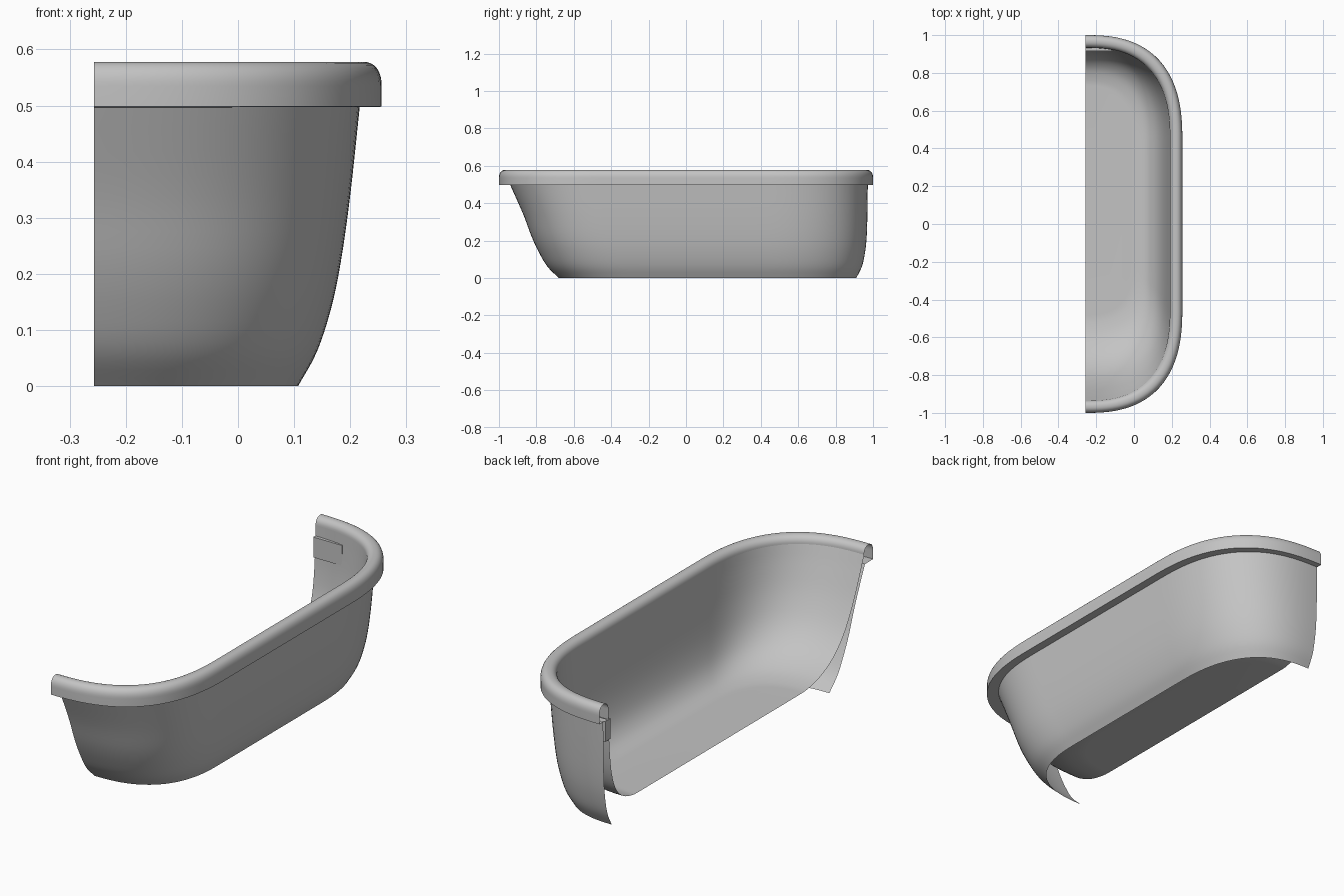
import bpy, bmesh, math
from mathutils import Vector

if "Cube" in bpy.data.objects:
    bpy.data.objects.remove(bpy.data.objects["Cube"])

CUT = -0.257      # the tub is sliced lengthwise along this plane
BACK_C = 0.44     # where the rounded back end begins
POWER = 2.55      # squareness of the rounded ends

mat = bpy.data.materials.new("light grey")
mat.diffuse_color = (0.55, 0.55, 0.55, 1)
mat.use_nodes = True
mat.node_tree.nodes["Principled BSDF"].inputs["Base Color"].default_value = mat.diffuse_color


def finish(name, bm, smooth=True):
    me = bpy.data.meshes.new(name)
    bm.to_mesh(me)
    bm.free()
    ob = bpy.data.objects.new(name, me)
    bpy.context.collection.objects.link(ob)
    me.materials.append(mat)
    if smooth:
        bpy.ops.object.select_all(action='DESELECT')
        ob.select_set(True)
        bpy.context.view_layer.objects.active = ob
        bpy.ops.object.shade_smooth_by_angle(angle=math.radians(35))
    return ob


def spline(rows, steps):
    """Catmull-Rom through the profile rows."""
    pts = [Vector(r) for r in rows]
    pts = [2 * pts[0] - pts[1]] + pts + [2 * pts[-1] - pts[-2]]
    out = []
    for k in range(1, len(pts) - 2):
        a, b, c, d = pts[k - 1:k + 3]
        for s in range(steps):
            t = s / steps
            out.append(0.5 * (2 * b + (c - a) * t + (2 * a - 5 * b + 4 * c - d) * t * t
                              + (3 * b - a - 3 * c + d) * t ** 3))
    return out + [pts[-2]]


def arc(t, power=POWER):
    """Point on a quarter superellipse, from (0, 1) at t=0 to (1, 0) at t=1."""
    s, c = math.sin(math.pi / 2 * t), math.cos(math.pi / 2 * t)
    r = (s ** power + max(c, 0) ** power) ** (-1 / power)
    return s * r, max(c, 0) * r


def ring(side, back, front, z, front_c, n=28):
    """Half outline: rounded front end, straight side, rounded back end."""
    w = side - CUT
    quarter = [arc(i / n) for i in range(n + 1)]
    pts = [(CUT + w * s, front_c + (front - front_c) * c, z) for s, c in quarter]
    pts += [(side, front_c + (BACK_C - front_c) * i / 8, z) for i in range(1, 8)]
    pts += [(CUT + w * s, BACK_C + (back - BACK_C) * c, z) for s, c in reversed(quarter)]
    return pts


def shell(name, profile, floor=False):
    bm = bmesh.new()
    loops = [[bm.verts.new(p) for p in ring(*row)] for row in profile]
    for lo, hi in zip(loops, loops[1:]):
        for j in range(len(lo) - 1):
            bm.faces.new((lo[j], lo[j + 1], hi[j + 1], hi[j]))
    if floor:
        bm.faces.new(loops[-1])
    return finish(name, bm)


# Rows are: side x, back y, front y, height, start of rounded front end

# Outer wall, open underneath
outer = [(0.107, 0.91, -0.68, 0.0, -0.29),
         (0.14, 0.94, -0.74, 0.06, -0.32),
         (0.165, 0.957, -0.785, 0.135, -0.35),
         (0.183, 0.966, -0.825, 0.22, -0.38),
         (0.2, 0.97, -0.87, 0.34, -0.41),
         (0.217, 0.972, -0.94, 0.498, -0.44)]
shell("outer_wall", spline(outer, 4))


# Rolled rim: offset inward from the largest outline, with a ledge below
def rim_row(off, z):
    return (0.256 - off, 1 - off, -1 + off, z, -0.44)


rim = [rim_row(0.06, 0.497), rim_row(0, 0.498), rim_row(0, 0.535)]
for i in range(1, 9):
    s, c = arc(i / 8, 2.3)
    rim.append(rim_row(0.033 * (1 - c), 0.535 + 0.043 * s))
for i in range(1, 9):
    s, c = arc(i / 8, 2.2)
    rim.append(rim_row(0.033 + 0.033 * s, 0.543 + 0.035 * c))
shell("rim", rim)

# Inner basin with floor
basin = [(0.19, 0.934, -0.934, 0.543, -0.44),
         (0.183, 0.931, -0.902, 0.46, -0.43),
         (0.17, 0.924, -0.85, 0.34, -0.41),
         (0.15, 0.908, -0.785, 0.23, -0.38),
         (0.12, 0.877, -0.705, 0.15, -0.34),
         (0.075, 0.825, -0.61, 0.1, -0.29),
         (0.02, 0.76, -0.52, 0.079, -0.23),
         (-0.03, 0.71, -0.45, 0.076, -0.18)]
shell("basin", spline(basin, 4), floor=True)

# Overflow plate set into the back wall
bm = bmesh.new()
bmesh.ops.create_cube(bm, size=1)
lo, hi = Vector((CUT, 0.917, 0.4)), Vector((-0.11, 0.956, 0.494))
for v in bm.verts:
    v.co = Vector([l + (h - l) * (c + 0.5) for l, h, c in zip(lo, hi, v.co)])
finish("overflow_plate", bm, smooth=False)
